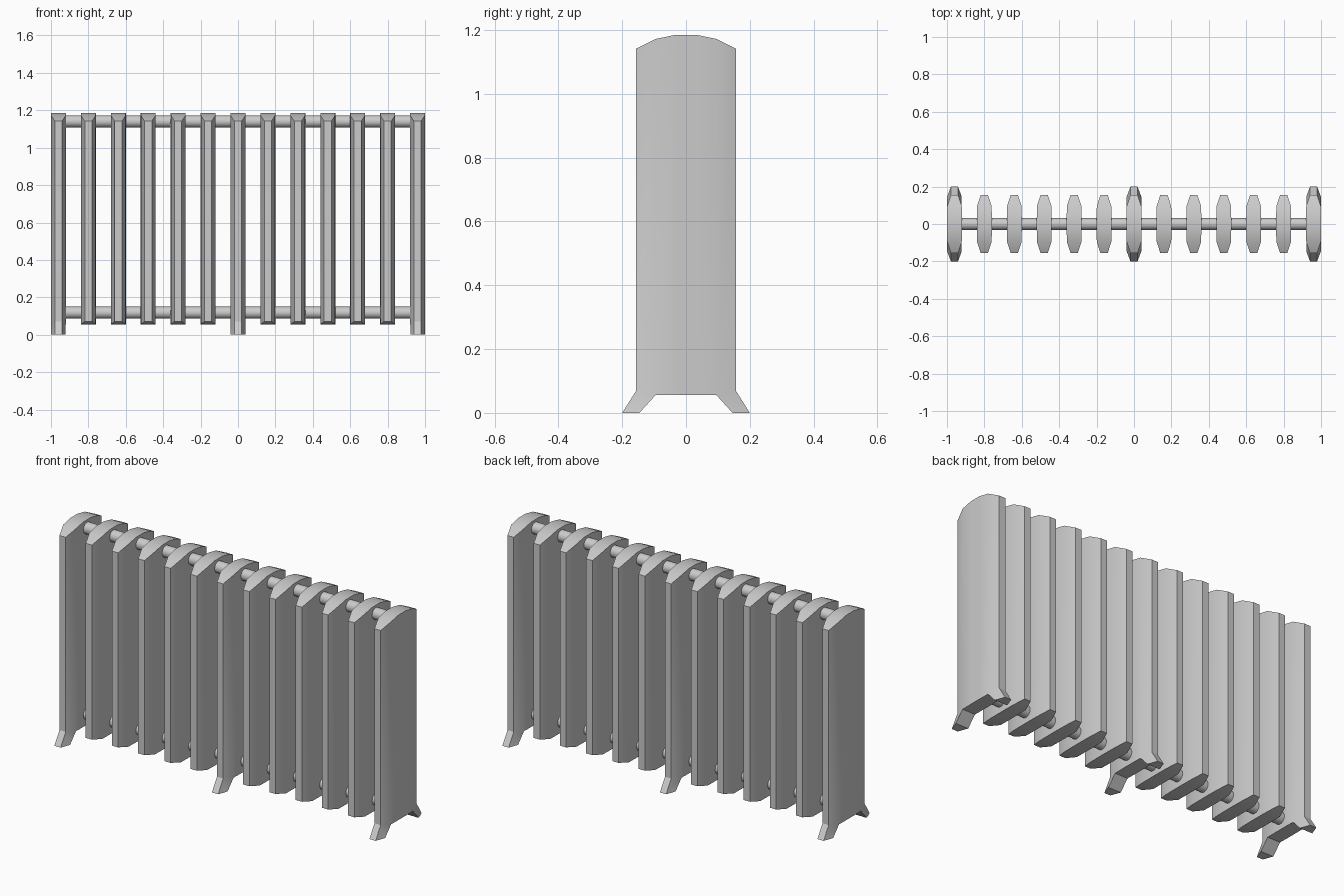
import bpy, bmesh, math
from mathutils import Matrix

if "Cube" in bpy.data.objects:
    bpy.data.objects.remove(bpy.data.objects["Cube"])

# Half profile of a column: (y, half width, bottom z, top z), mirrored to -y
HALF = [(0.032, 0.04, 0.056, 1.185), (0.095, 0.039, 0.056, 1.172), (0.156, 0.019, 0.07, 1.142)]
STATIONS = [(-y, w, b, t) for y, w, b, t in reversed(HALF)] + HALF


def finish(bm, name):
    bmesh.ops.recalc_face_normals(bm, faces=bm.faces[:])
    for f in bm.faces:
        f.smooth = True
    me = bpy.data.meshes.new(name)
    bm.to_mesh(me)
    bm.free()
    me.set_sharp_from_angle(angle=math.radians(30))
    return me


def add(name, me, x=0, z=0):
    ob = bpy.data.objects.new(name, me)
    ob.location = (x, 0, z)
    bpy.context.collection.objects.link(ob)


# Column lofted front to back; optional splayed feet under both ends
def column_mesh(name, feet):
    bm = bmesh.new()
    rings = [[bm.verts.new(p) for p in ((-w, y, b), (w, y, b), (w, y, t), (-w, y, t))]
             for y, w, b, t in STATIONS]
    last = len(rings) - 2
    for i, (r, s) in enumerate(zip(rings, rings[1:])):
        for k in range(4):
            n = (k + 1) % 4
            if not (feet and k == 0 and i in (0, last)):
                bm.faces.new((r[k], r[n], s[n], s[k]))
    bm.faces.new(rings[0])
    bm.faces.new(rings[-1])
    if feet:
        for sign, outer, inner in ((-1, rings[0], rings[1]), (1, rings[-1], rings[-2])):
            upper = [outer[0], outer[1], inner[1], inner[0]]
            ys = (0.2, 0.2, 0.146, 0.146)
            lower = [bm.verts.new((v.co.x, sign * y, 0)) for v, y in zip(upper, ys)]
            for k in range(4):
                n = (k + 1) % 4
                bm.faces.new((upper[k], upper[n], lower[n], lower[k]))
            bm.faces.new(lower)
    return finish(bm, name)


plain = column_mesh("column", False)
footed = column_mesh("footed_column", True)
for i in range(13):
    has_feet = i in (0, 6, 12)
    add("footed_column" if has_feet else "column", footed if has_feet else plain, (i - 6) * 0.16)

# Connecting pipes
bm = bmesh.new()
bmesh.ops.create_cone(bm, cap_ends=True, segments=16, radius1=0.032, radius2=0.032,
                      depth=1.92, matrix=Matrix.Rotation(math.pi / 2, 4, 'Y'))
pipe = finish(bm, "pipe")
add("top_pipe", pipe, z=1.14)
add("bottom_pipe", pipe, z=0.118)
